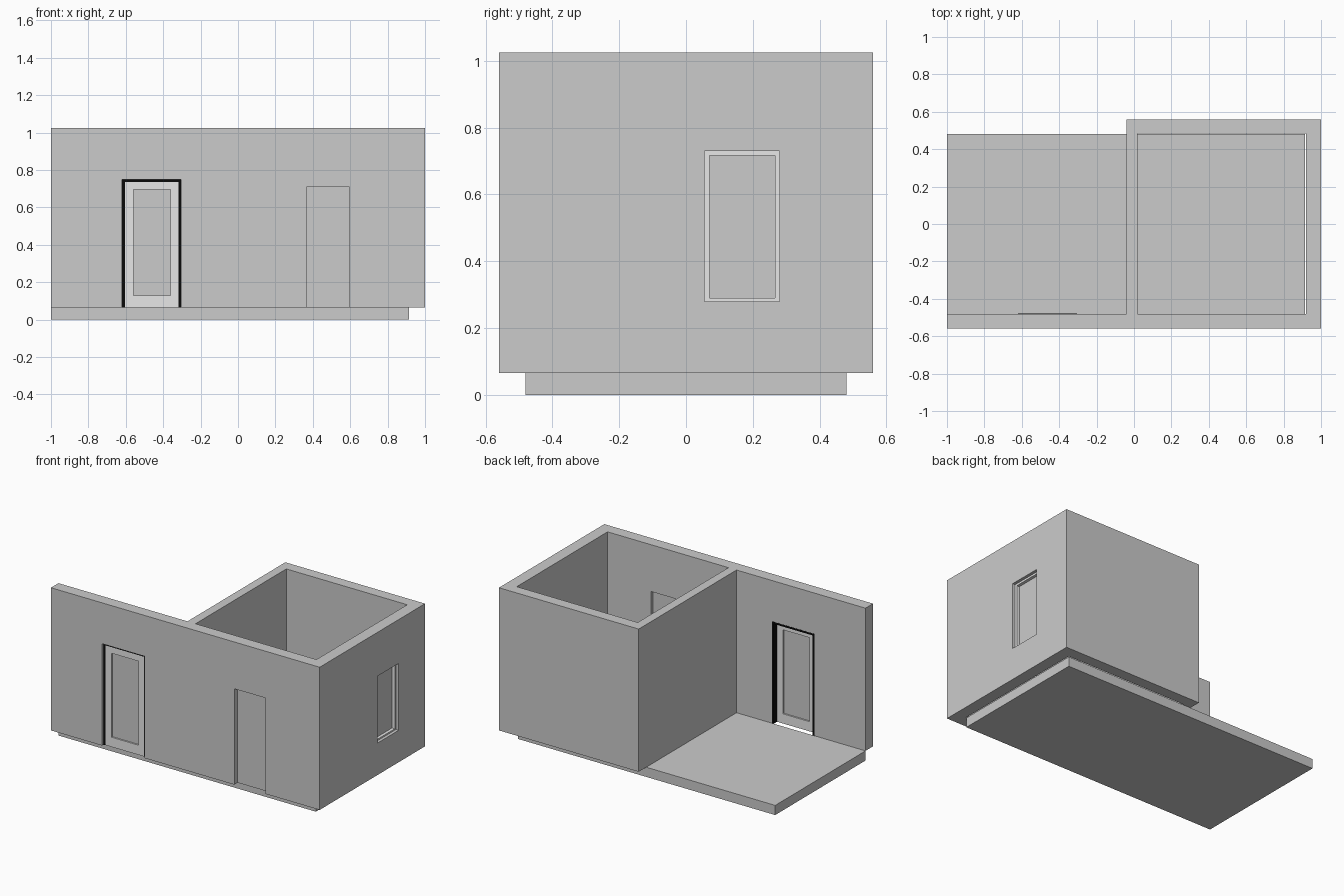
import bpy, bmesh

if "Cube" in bpy.data.objects:
    bpy.data.objects.remove(bpy.data.objects["Cube"])


def material(name, v):
    m = bpy.data.materials.new(name)
    m.diffuse_color = (v, v, v, 1)
    m.use_nodes = True
    m.node_tree.nodes["Principled BSDF"].inputs["Base Color"].default_value = m.diffuse_color
    return m


GREY = material("wall grey", 0.6)
LIGHT = material("light grey", 0.8)
BLACK = material("black", 0.003)


def prism(name, pts, z0, z1, mat):
    """Extrude a flat outline in x, y from z0 to z1."""
    bm = bmesh.new()
    f = bm.faces.new([bm.verts.new((x, y, z0)) for x, y in pts])
    r = bmesh.ops.extrude_face_region(bm, geom=[f])
    for v in r["geom"]:
        if isinstance(v, bmesh.types.BMVert):
            v.co.z = z1
    bmesh.ops.recalc_face_normals(bm, faces=bm.faces[:])
    me = bpy.data.meshes.new(name)
    bm.to_mesh(me)
    bm.free()
    ob = bpy.data.objects.new(name, me)
    bpy.context.collection.objects.link(ob)
    me.materials.append(mat)
    return ob


def box(name, x, y, z, mat=GREY):
    pts = [(x[0], y[0]), (x[1], y[0]), (x[1], y[1]), (x[0], y[1])]
    return prism(name, pts, z[0], z[1], mat)


def cut(ob, x, y, z):
    """Subtract a box and bake the result."""
    cutter = box("cutter", x, y, z)
    mod = ob.modifiers.new("cut", 'BOOLEAN')
    mod.operation = 'DIFFERENCE'
    mod.solver = 'EXACT'
    mod.object = cutter
    bpy.context.view_layer.objects.active = ob
    bpy.ops.object.modifier_apply(modifier=mod.name)
    bpy.data.objects.remove(cutter)


# floor slab
box("floor_slab", (-1, 0.915), (-0.48, 0.48), (0, 0.065))

# walls: long front wall with a closed room on the right
B, T = 0.065, 1.025
walls = prism("walls", [(-1, -0.56), (1, -0.56), (1, 0.56), (-0.04, 0.56),
                        (-0.04, -0.48), (-1, -0.48)], B, T, GREY)
cut(walls, (0.02, 0.92), (-0.48, 0.485), (-0.2, 1.3))           # room
cut(walls, (-0.62, -0.305), (-0.7, -0.4), (-0.2, 0.75))         # terrace door
cut(walls, (0.365, 0.595), (-0.7, -0.4), (-0.2, 0.71))          # room door
cut(walls, (0.85, 1.1), (0.055, 0.28), (0.28, 0.73))            # window

# terrace door: black frame, light leaf, grey panel
frame = box("door_frame", (-0.62, -0.305), (-0.545, -0.479), (B, 0.75), BLACK)
cut(frame, (-0.605, -0.317), (-0.7, -0.4), (-0.2, 0.737))
leaf = box("door_leaf", (-0.605, -0.317), (-0.543, -0.515), (B, 0.737), LIGHT)
cut(leaf, (-0.56, -0.36), (-0.7, -0.4), (0.13, 0.695))
box("door_panel", (-0.56, -0.36), (-0.533, -0.525), (0.13, 0.695))

# plain room door
box("room_door", (0.365, 0.595), (-0.525, -0.5), (B, 0.71))

# window: light frame with grey pane
win = box("window_frame", (0.94, 0.98), (0.055, 0.28), (0.28, 0.73), LIGHT)
cut(win, (0.8, 1.1), (0.07, 0.267), (0.29, 0.717))
box("window_pane", (0.95, 0.96), (0.07, 0.267), (0.29, 0.717))
